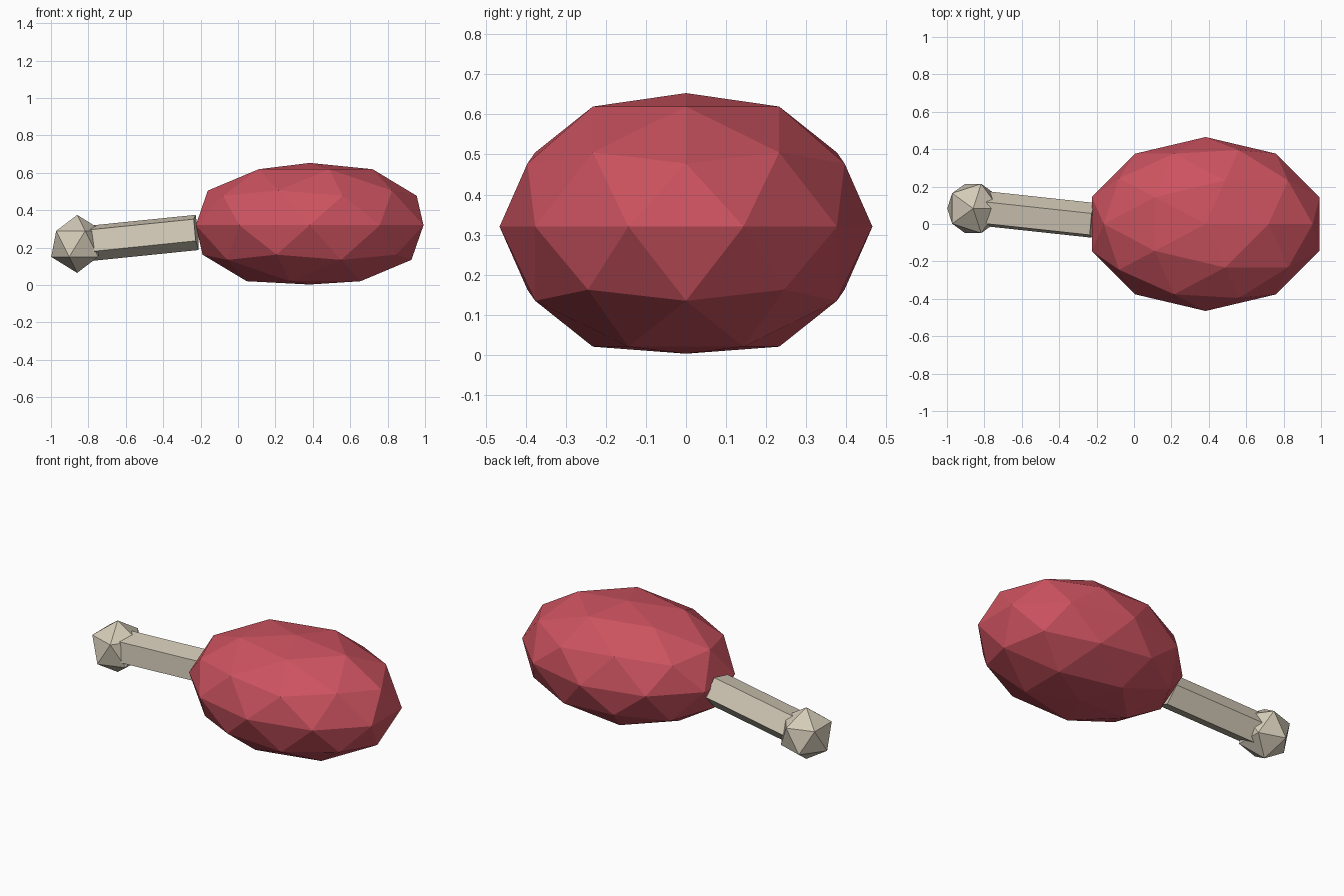
import bpy
import bmesh
from math import cos, sin, radians
from mathutils import Vector

cube = bpy.data.objects.get("Cube")
if cube:
    bpy.data.objects.remove(cube, do_unlink=True)


def make_material(name, rgb):
    mat = bpy.data.materials.new(name)
    mat.use_nodes = True
    colour = (*rgb, 1)
    mat.diffuse_color = colour
    mat.node_tree.nodes["Principled BSDF"].inputs["Base Color"].default_value = colour
    return mat


def finish(bm, name, mat, location=(0, 0, 0)):
    bmesh.ops.recalc_face_normals(bm, faces=bm.faces)
    mesh = bpy.data.meshes.new(name)
    bm.to_mesh(mesh)
    bm.free()
    mesh.materials.append(mat)
    obj = bpy.data.objects.new(name, mesh)
    obj.location = location
    bpy.context.collection.objects.link(obj)
    return obj


red = make_material("meat red", (0.60, 0.085, 0.115))
ivory = make_material("bone ivory", (0.66, 0.60, 0.48))

# Meat: faceted ball stretched along x, with slightly flattened poles
bm = bmesh.new()
bmesh.ops.create_icosphere(bm, subdivisions=2, radius=1)
for v in bm.verts:
    v.co.x *= 0.64
    v.co.y *= 0.465
    v.co.z = max(-0.317, min(0.333, v.co.z * 0.352))
finish(bm, "meat", red, (0.383, 0, 0.32))

# Knob at the end of the bone
knob_centre = Vector((-0.86, 0.083, 0.22))
bm = bmesh.new()
bmesh.ops.create_icosphere(bm, subdivisions=1, radius=0.155)
finish(bm, "bone_knob", ivory, knob_centre)

# Five-sided bone shaft from the knob to the meat
shaft_end = Vector((-0.222, 0.014, 0.285))
axis = shaft_end - knob_centre
turn = Vector((1, 0, 0)).rotation_difference(axis)
bm = bmesh.new()
ring = []
for i in range(5):
    a = radians(65 + 72 * i)
    ring.append(bm.verts.new(turn @ Vector((0, 0.1 * cos(a), 0.1 * sin(a)))))
cap = bm.faces.new(ring)
extruded = bmesh.ops.extrude_face_region(bm, geom=[cap], use_keep_orig=True)["geom"]
bmesh.ops.translate(bm, vec=axis, verts=[g for g in extruded if isinstance(g, bmesh.types.BMVert)])
finish(bm, "bone_shaft", ivory, knob_centre)
